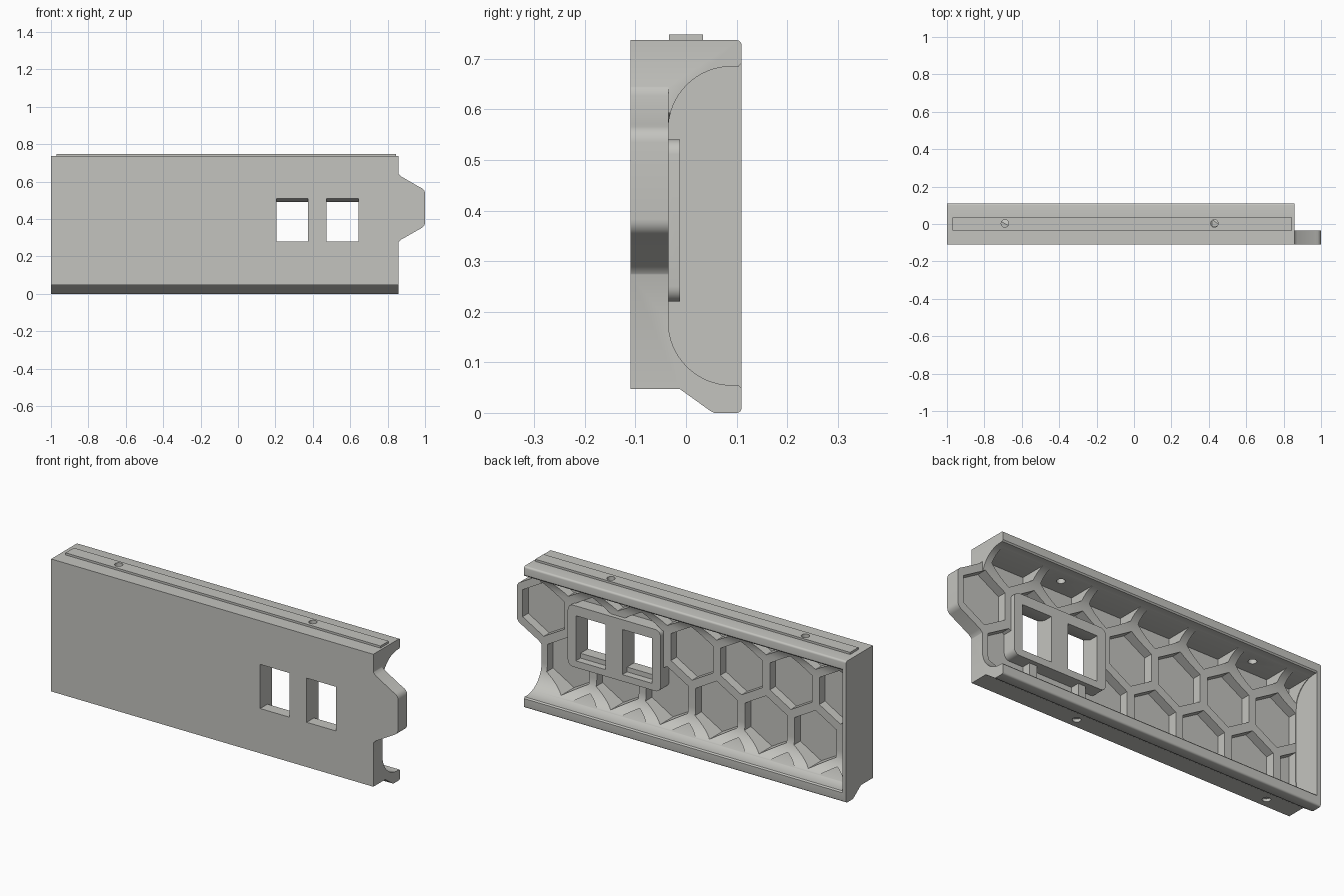
import bpy, math

if "Cube" in bpy.data.objects:
    bpy.data.objects.remove(bpy.data.objects["Cube"])

grey = bpy.data.materials.new("warm_grey")
grey.diffuse_color = (0.55, 0.55, 0.52, 1)
grey.use_nodes = True
grey.node_tree.nodes["Principled BSDF"].inputs["Base Color"].default_value = grey.diffuse_color

L, R = -1.0, 0.857            # ends of the main panel
FRONT, WEB, FLOOR = -0.11, -0.035, -0.082
PITCH, HEX_R, MID_Z = 0.285, 0.14, 0.46


def prism(name, loops, place, a, b):
    """Extrude 2D outlines between a and b; place(u, v, t) gives the 3D point."""
    verts, faces = [], []
    for pts in loops:
        n, s = len(pts), len(verts)
        verts += [place(u, v, a) for u, v in pts] + [place(u, v, b) for u, v in pts]
        faces += [tuple(s + i for i in range(n)), tuple(s + n + i for i in reversed(range(n)))]
        for i in range(n):
            j = (i + 1) % n
            faces.append((s + j, s + i, s + n + i, s + n + j))
    me = bpy.data.meshes.new(name)
    me.from_pydata(verts, [], faces)
    ob = bpy.data.objects.new(name, me)
    bpy.context.collection.objects.link(ob)
    # consistent outward normals
    import bmesh
    bm = bmesh.new()
    bm.from_mesh(me)
    bmesh.ops.recalc_face_normals(bm, faces=bm.faces)
    bm.to_mesh(me)
    bm.free()
    return ob


def along_x(u, v, t): return (t, u, v)
def along_y(u, v, t): return (u, t, v)
def along_z(u, v, t): return (u, v, t)


def combine(target, other, op):
    """Apply a boolean and discard the helper object."""
    m = target.modifiers.new(op, 'BOOLEAN')
    m.operation, m.solver, m.object = op, 'EXACT', other
    bpy.context.view_layer.update()
    dg = bpy.context.evaluated_depsgraph_get()
    target_mesh = bpy.data.meshes.new_from_object(target.evaluated_get(dg))
    target.modifiers.clear()
    target.data = target_mesh
    bpy.data.objects.remove(other)


def arc(cx, cy, r, a0, a1, n):
    return [(cx + r * math.cos(math.radians(a0 + (a1 - a0) * i / n)),
             cy + r * math.sin(math.radians(a0 + (a1 - a0) * i / n))) for i in range(n + 1)]


def rect(x0, x1, y0, y1):
    return [(x0, y0), (x1, y0), (x1, y1), (x0, y1)]


def rounded(x0, x1, y0, y1, r):
    return (arc(x1 - r, y1 - r, r, 0, 90, 6) + arc(x0 + r, y1 - r, r, 90, 180, 6)
            + arc(x0 + r, y0 + r, r, 180, 270, 6) + arc(x1 - r, y0 + r, r, 270, 360, 6))


# Solid panel with a chamfered lower edge and softened back edges
outer = ([(FRONT, 0.737), (FRONT, 0.047), (-0.012, 0.047), (0.048, 0.004), (0.056, 0.0)]
         + arc(0.1, 0.01, 0.01, 270, 360, 4) + arc(0.1, 0.727, 0.01, 0, 90, 4))
panel = prism("panel", [outer], along_x, L, R)

# Trough with quarter-round sides, open at the back and at the right end
trough = ([(0.13, 0.048), (0.11, 0.048), (0.104, 0.055)] + arc(0.09, 0.18, 0.125, 270, 180, 16)
          + arc(0.09, 0.56, 0.125, 180, 90, 16) + [(0.104, 0.685), (0.11, 0.692), (0.13, 0.692)])
combine(panel, prism("trough", [trough], along_x, L + 0.022, 1.2), 'DIFFERENCE')

# Side tongue
tongue = ([(0.80, 0.66), (0.852, 0.66), (0.858, 0.642), (0.872, 0.628), (0.972, 0.57)]
          + arc(0.965, 0.535, 0.035, 60, 0, 5) + arc(0.965, 0.383, 0.035, 0, -60, 5)
          + [(0.872, 0.29), (0.858, 0.276), (0.852, 0.258), (0.80, 0.258)])
combine(panel, prism("tongue", [tongue], along_y, FRONT, WEB), 'UNION')

# Honeycomb pockets, trimmed to stay inside the walls
hexes = []
for row in range(-2, 2):
    for k in range(8):
        if k == 0 and row == -2:
            continue
        x = 0.845 - PITCH * (k + 0.5 * (row % 2))
        z = MID_Z + row * PITCH * math.sqrt(3) / 2
        hexes.append(arc(x, z, HEX_R, 90, 390, 5))
pockets = prism("pockets", hexes, along_y, FLOOR, 0.2)
combine(pockets, prism("limits", [rect(L + 0.025, 1.1, 0.066, 0.682)], along_y, -0.3, 0.3), 'INTERSECT')
combine(panel, pockets, 'DIFFERENCE')

# Raised block around the two windows
block = rounded(0.155, 0.69, 0.22, 0.541, 0.03)
combine(panel, prism("window_block", [block], along_y, -0.1, -0.012), 'UNION')
window = [(-0.2, 0.28), (-0.05, 0.28), (-0.05, 0.255), (0.15, 0.255),
          (0.15, 0.49), (-0.06, 0.49), (FRONT, 0.51), (-0.2, 0.51)]
for x0, x1 in ((0.205, 0.375), (0.473, 0.643)):
    combine(panel, prism("window", [window], along_x, x0, x1), 'DIFFERENCE')

# Locating strip on the top edge
combine(panel, prism("top_strip", [rect(-0.97, 0.845, -0.034, 0.034)], along_z, 0.72, 0.748), 'UNION')

# Screw holes through the top, blind holes in the underside
top_holes = [arc(x, 0.003, 0.02, 0, 345, 23) for x in (-0.69, 0.43)]
combine(panel, prism("top_holes", top_holes, along_z, 0.6, 0.8), 'DIFFERENCE')
low_holes = [arc(x, -0.06, 0.02, 0, 345, 23) for x in (-0.825, 0.285)]
combine(panel, prism("low_holes", low_holes, along_z, -0.1, 0.062), 'DIFFERENCE')

# Finish: one colour, smooth fillets with sharp edges kept
panel.data.materials.clear()
panel.data.materials.append(grey)
for p in panel.data.polygons:
    p.material_index = 0
bpy.context.view_layer.objects.active = panel
panel.select_set(True)
bpy.ops.object.shade_smooth_by_angle(angle=math.radians(30))
